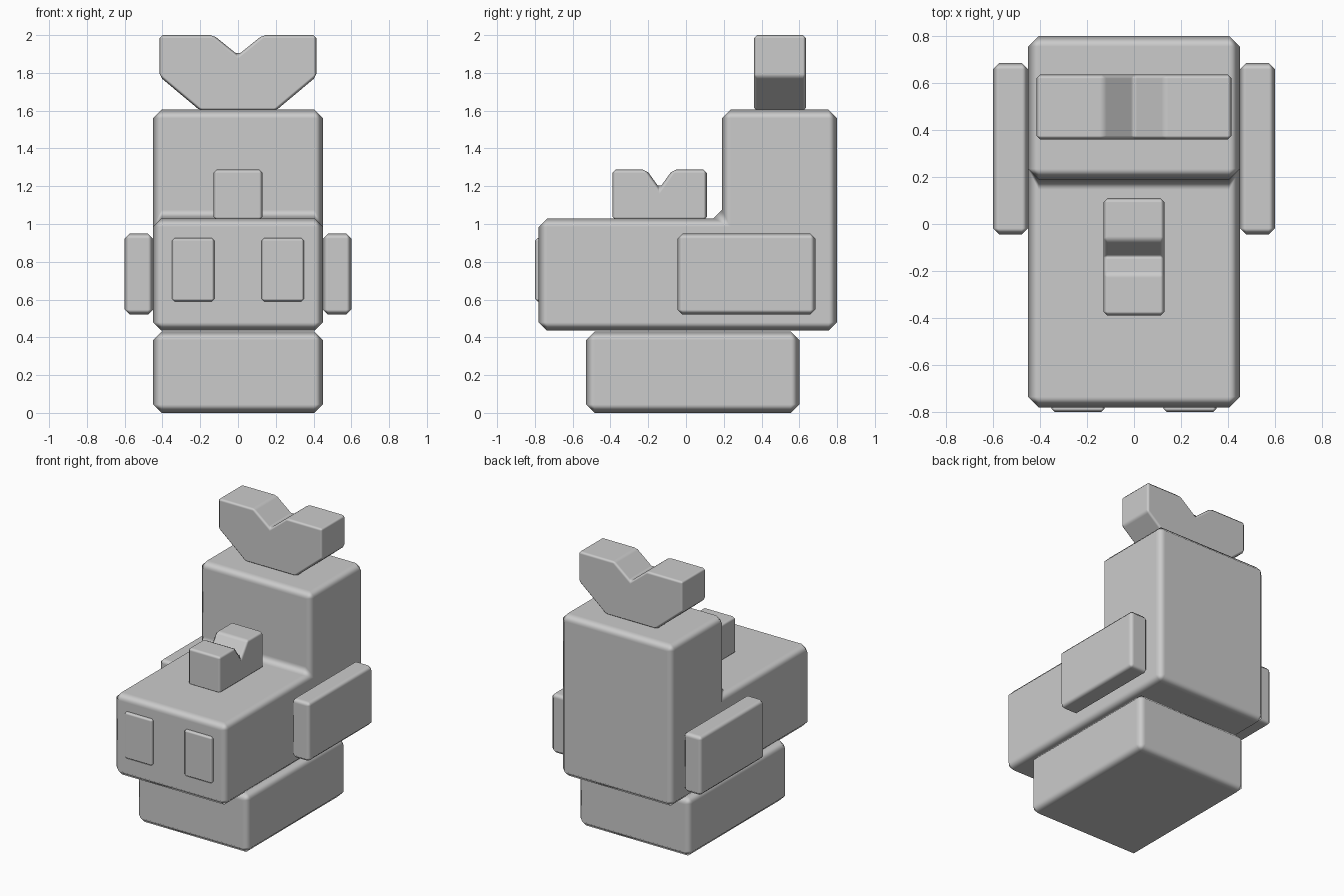
import bpy, bmesh

if "Cube" in bpy.data.objects:
    bpy.data.objects.remove(bpy.data.objects["Cube"])

grey = bpy.data.materials.new("plain grey")
grey.diffuse_color = (0.6, 0.6, 0.6, 1)
grey.use_nodes = True
grey.node_tree.nodes["Principled BSDF"].inputs["Base Color"].default_value = grey.diffuse_color


def prism(name, profile, axis, lo, hi, bevel):
    """Extrude a 2D profile along axis x (y,z points) or y (x,z points), with soft chamfered edges."""
    bm = bmesh.new()
    place = (lambda p, t: (t, p[0], p[1])) if axis == "x" else (lambda p, t: (p[0], t, p[1]))
    face = bm.faces.new([bm.verts.new(place(p, lo)) for p in profile])
    ext = bmesh.ops.extrude_face_region(bm, geom=[face])
    for v in ext["geom"]:
        if isinstance(v, bmesh.types.BMVert):
            v.co["xyz".index(axis)] = hi
    bmesh.ops.recalc_face_normals(bm, faces=bm.faces[:])
    for f in bm.faces:
        f.smooth = True
    mesh = bpy.data.meshes.new(name)
    bm.to_mesh(mesh)
    bm.free()
    mesh.materials.append(grey)
    obj = bpy.data.objects.new(name, mesh)
    bpy.context.collection.objects.link(obj)
    mod = obj.modifiers.new("bevel", "BEVEL")
    mod.width = bevel
    mod.segments = 1
    mod.limit_method = "ANGLE"
    mod.harden_normals = True
    return obj


def rect(a0, a1, z0, z1):
    return [(a0, z0), (a1, z0), (a1, z1), (a0, z1)]


# base block
prism("base", rect(-0.53, 0.60, 0.0, 0.43), "x", -0.45, 0.45, 0.045)

# L-shaped body: low front and tall back
prism("body", [(-0.78, 0.435), (0.80, 0.435), (0.80, 1.605), (0.19, 1.605),
               (0.19, 1.03), (-0.78, 1.03)], "x", -0.45, 0.45, 0.045)

# notched block on the front deck
prism("deck_block", [(-0.39, 1.02), (0.11, 1.02), (0.11, 1.288), (-0.07, 1.288),
                     (-0.14, 1.19), (-0.21, 1.288), (-0.39, 1.288)],
      "x", -0.13, 0.13, 0.018)

# crest on top with a V notch
prism("crest", [(-0.2, 1.6), (0.2, 1.6), (0.415, 1.78), (0.415, 2.0), (0.13, 2.0),
                (0.0, 1.895), (-0.13, 2.0), (-0.415, 2.0), (-0.415, 1.78)],
      "y", 0.36, 0.635, 0.016)

# mirrored side panels and front plates
for side, s in (("left", -1), ("right", 1)):
    x0, x1 = sorted((s * 0.45, s * 0.60))
    prism(side + "_side_panel", rect(-0.045, 0.685, 0.52, 0.95), "x", x0, x1, 0.027)
    x0, x1 = sorted((s * 0.125, s * 0.35))
    prism(side + "_front_plate", rect(x0, x1, 0.59, 0.925), "y", -0.80, -0.72, 0.014)
